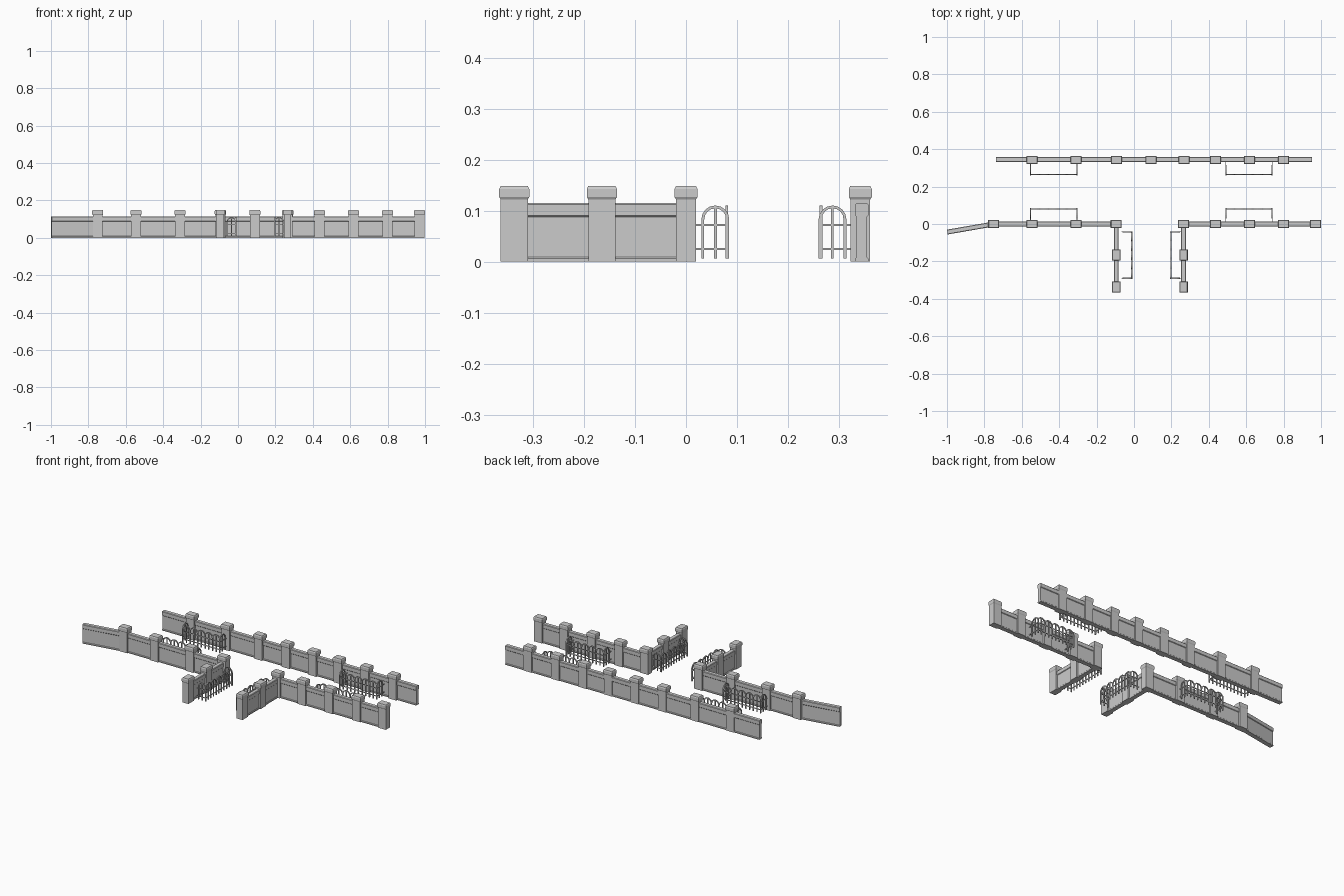
import bpy, bmesh, math
from mathutils import Vector

if "Cube" in bpy.data.objects:
    bpy.data.objects.remove(bpy.data.objects["Cube"])

def material(name, c):
    m = bpy.data.materials.new(name)
    m.diffuse_color = (*c, 1)
    m.use_nodes = True
    m.node_tree.nodes["Principled BSDF"].inputs["Base Color"].default_value = m.diffuse_color
    return m

STONE = material("grey stone", (0.6, 0.6, 0.6))
IRON = material("grey iron", (0.6, 0.6, 0.6))

def finish(name, bm, mat):
    bmesh.ops.recalc_face_normals(bm, faces=bm.faces)
    me = bpy.data.meshes.new(name)
    bm.to_mesh(me)
    bm.free()
    me.materials.append(mat)
    ob = bpy.data.objects.new(name, me)
    bpy.context.collection.objects.link(ob)

def loft(bm, rings):
    vs = [[bm.verts.new(p) for p in r] for r in rings]
    n = len(vs[0])
    for a, b in zip(vs, vs[1:]):
        for i in range(n):
            bm.faces.new((a[i], a[(i + 1) % n], b[(i + 1) % n], b[i]))
    bm.faces.new(vs[0])
    bm.faces.new(vs[-1])

# wall: plinth, panel and coping swept between two points
HALF = [(0.013, 0), (0.013, 0.006), (0.010, 0.009), (0.010, 0.088),
        (0.013, 0.091), (0.013, 0.112), (0.010, 0.115)]
PROFILE = HALF + [(-w, z) for w, z in reversed(HALF)]

def wall(name, a, b):
    a, b = Vector((*a, 0)), Vector((*b, 0))
    d = (b - a).normalized()
    side = Vector((-d.y, d.x, 0))
    bm = bmesh.new()
    loft(bm, [[p + side * w + Vector((0, 0, z)) for w, z in PROFILE] for p in (a, b)])
    finish(name, bm, STONE)

# pillar: shaft with a chamfered cap
def pillar(x, y, along_y=False):
    bm = bmesh.new()
    rings = []
    for g, z in [(0, 0), (0, 0.122), (0.003, 0.127), (0.003, 0.143), (0, 0.149)]:
        w, d = 0.0265 + g, 0.0195 + g
        if along_y:
            w, d = d, w
        rings.append([(x + i * w, y + j * d, z) for i, j in ((-1, -1), (1, -1), (1, 1), (-1, 1))])
    loft(bm, rings)
    finish("pillar", bm, STONE)

wall("back_wall", (-0.738, 0.345), (0.952, 0.345))
wall("front_left_wall", (-0.75, 0), (-0.095, 0))
wall("angled_end_wall", (-0.998, -0.043), (-0.75, 0))
wall("front_right_wall", (0.265, 0), (0.97, 0))
for x in (-0.545, -0.31, -0.093, 0.09, 0.267, 0.435, 0.617, 0.80):
    pillar(x, 0.342)
for x in (-0.75, -0.545, -0.31, -0.095, 0.265, 0.435, 0.617, 0.97):
    pillar(x, 0)
pillar(0.80, 0)
for x in (-0.095, 0.265):
    wall("gate_side_wall", (x, 0), (x, -0.337))
    for y in (-0.165, -0.337):
        pillar(x, y, True)

# iron bar: thin square tube along a path lying in one vertical plane
def bar(bm, pts, side, r=0.0028):
    rings = []
    for i, p in enumerate(pts):
        t = (pts[min(i + 1, len(pts) - 1)] - pts[max(i - 1, 0)]).normalized()
        n = t.cross(side).normalized()
        rings.append([p + n * r + side * r, p - n * r + side * r,
                      p - n * r - side * r, p + n * r - side * r])
    loft(bm, rings)

# hoop railing: long row of hoops with two short returns towards the wall
def railing(origin, along, out, start):
    o, u, v = Vector((*origin, 0)), Vector((*along, 0)), Vector((*out, 0))
    up = Vector((0, 0, 1))
    length, depth, r = 0.248, 0.08, 0.0245
    bm = bmesh.new()

    def hoop(base, d, side):
        pts = [base + up * 0.006]
        for k in range(9):
            a = math.pi * k / 8
            pts.append(base + d * r * (1 - math.cos(a)) + up * (0.083 + r * math.sin(a)))
        pts.append(base + d * 2 * r + up * 0.006)
        bar(bm, pts, side)

    def post(base, side, top=0.105):
        bar(bm, [base + up * 0.006, base + up * top], side)

    front = o + v * depth
    for i in range(5):
        p = front + u * (i * length / 5)
        hoop(p, u, v)
        post(p + u * length / 10, v)
    for z in (0.025, 0.072):
        bar(bm, [front + up * z, front + u * length + up * z], v, 0.002)
    for e in (0, length):
        base = o + u * e
        hoop(base + v * 0.033, v, u)
        post(base + v * 0.058, u)
        for z in (0.025, 0.072):
            bar(bm, [base + v * start + up * z, base + v * depth + up * z], u, 0.002)
    finish("hoop_railing", bm, IRON)

for x in (-0.553, 0.491):
    railing((x, 0), (1, 0), (0, 1), 0.01)
    railing((x, 0.345), (1, 0), (0, -1), 0.01)
railing((-0.092, -0.29), (0, 1), (1, 0), 0.024)
railing((0.277, -0.29), (0, 1), (-1, 0), 0.024)
